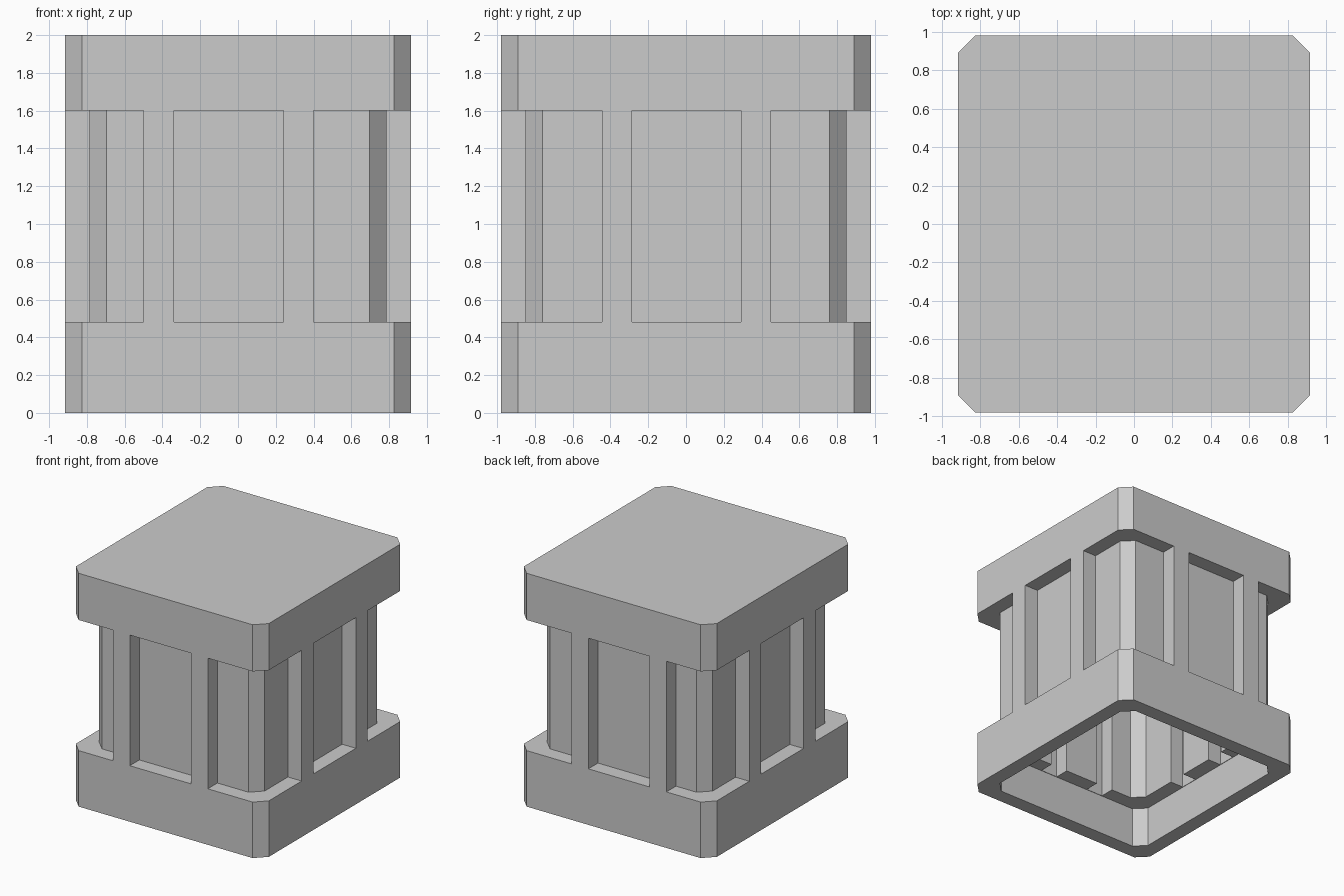
import bpy
import bmesh

cube = bpy.data.objects.get("Cube")
if cube:
    bpy.data.objects.remove(cube, do_unlink=True)

HX, HY = 0.915, 0.98        # half width and half depth
C, T = 0.09, 0.13           # corner chamfer, shell thickness
BASE, CAP, TOP = 0.48, 1.6, 2.0

stone = bpy.data.materials.new("plain_grey")
stone.use_nodes = True
GREY = (0.6, 0.6, 0.6, 1)
stone.diffuse_color = GREY
stone.node_tree.nodes["Principled BSDF"].inputs["Base Color"].default_value = GREY


def finish(name, bm):
    bmesh.ops.recalc_face_normals(bm, faces=bm.faces)
    mesh = bpy.data.meshes.new(name)
    bm.to_mesh(mesh)
    bm.free()
    mesh.materials.append(stone)
    obj = bpy.data.objects.new(name, mesh)
    bpy.context.collection.objects.link(obj)
    return obj


def prism(name, plan, z0, z1):
    """Closed upright prism over a plan outline."""
    bm = bmesh.new()
    low = [bm.verts.new((x, y, z0)) for x, y in plan]
    high = [bm.verts.new((x, y, z1)) for x, y in plan]
    bm.faces.new(low)
    bm.faces.new(high)
    n = len(plan)
    for i in range(n):
        j = (i + 1) % n
        bm.faces.new((low[i], low[j], high[j], high[i]))
    return finish(name, bm)


def octagon(d):
    """Chamfered rectangle inset by d."""
    x, y = HX - d, HY - d
    return [(x - C, -y), (x, C - y), (x, y - C), (x - C, y),
            (C - x, y), (-x, y - C), (-x, C - y), (C - x, -y)]


def lathe(name, rings, closed):
    """Skin through (inset, z) rings; closed joins last to first, else both ends are filled."""
    bm = bmesh.new()
    loops = [[bm.verts.new((x, y, z)) for x, y in octagon(d)] for d, z in rings]
    pairs = list(zip(loops, loops[1:]))
    if closed:
        pairs.append((loops[-1], loops[0]))
    else:
        bm.faces.new(loops[0])
        bm.faces.new(loops[-1])
    for a, b in pairs:
        for i in range(8):
            j = (i + 1) % 8
            bm.faces.new((a[i], a[j], b[j], b[i]))
    return finish(name, bm)


def box(name, x0, x1, y0, y1, z0, z1):
    return prism(name, [(x0, y0), (x1, y0), (x1, y1), (x0, y1)], z0, z1)


# Hollow base ring, hollow cap and the thin recessed wall between them
lathe("base_ring", [(0, 0), (0, BASE), (T, BASE), (T, 0)], True)
lathe("cap", [(T, TOP - T), (T, CAP), (0, CAP), (0, TOP)], False)
SKIN = T + 0.004
lathe("recessed_wall", [(T, BASE - T), (T, CAP + T), (SKIN, CAP + T), (SKIN, BASE - T)], True)

# Pilasters flush with base and cap, on all four sides
X_SPANS = [(-0.5, -0.34), (0.24, 0.4)]
Y_SPANS = [(-0.445, -0.285), (0.29, 0.45)]
for s, side in ((-1, "front"), (1, "back")):
    for k, (a, b) in enumerate(X_SPANS):
        box(f"{side}_pilaster_{k + 1}", a, b, *sorted((s * HY, s * (HY - T))), BASE, CAP)
for s, side in ((-1, "right"), (1, "left")):
    for k, (a, b) in enumerate(Y_SPANS):
        box(f"{side}_pilaster_{k + 1}", *sorted((s * HX, s * (HX - T))), a, b, BASE, CAP)

# Inner lining: middle blocks and chamfered corner blocks with grooves between
Z0, Z1 = BASE - T, CAP + T
X_MID, Y_MID = (-0.34 + T, 0.24 - T), (-0.285 + T, 0.29 - T)
X_END, Y_END = {-1: -0.5 + T, 1: 0.4 - T}, {-1: -0.445 + T, 1: 0.45 - T}
OX, OY, IX, IY = HX - T, HY - T, HX - 2 * T, HY - 2 * T
for s in (-1, 1):
    box("inner_block_" + ("front" if s < 0 else "back"), *X_MID, *sorted((s * OY, s * IY)), Z0, Z1)
    box("inner_block_" + ("right" if s < 0 else "left"), *sorted((s * OX, s * IX)), *Y_MID, Z0, Z1)
    for r in (-1, 1):
        px, py = X_END[s], Y_END[r]
        plan = [(px, r * OY), (s * (OX - C), r * OY), (s * OX, r * (OY - C)), (s * OX, py),
                (s * IX, py), (s * IX, r * (IY - C)), (s * (IX - C), r * IY), (px, r * IY)]
        prism("inner_corner_" + ("front_" if r < 0 else "back_") + ("right" if s < 0 else "left"),
              plan, Z0, Z1)
